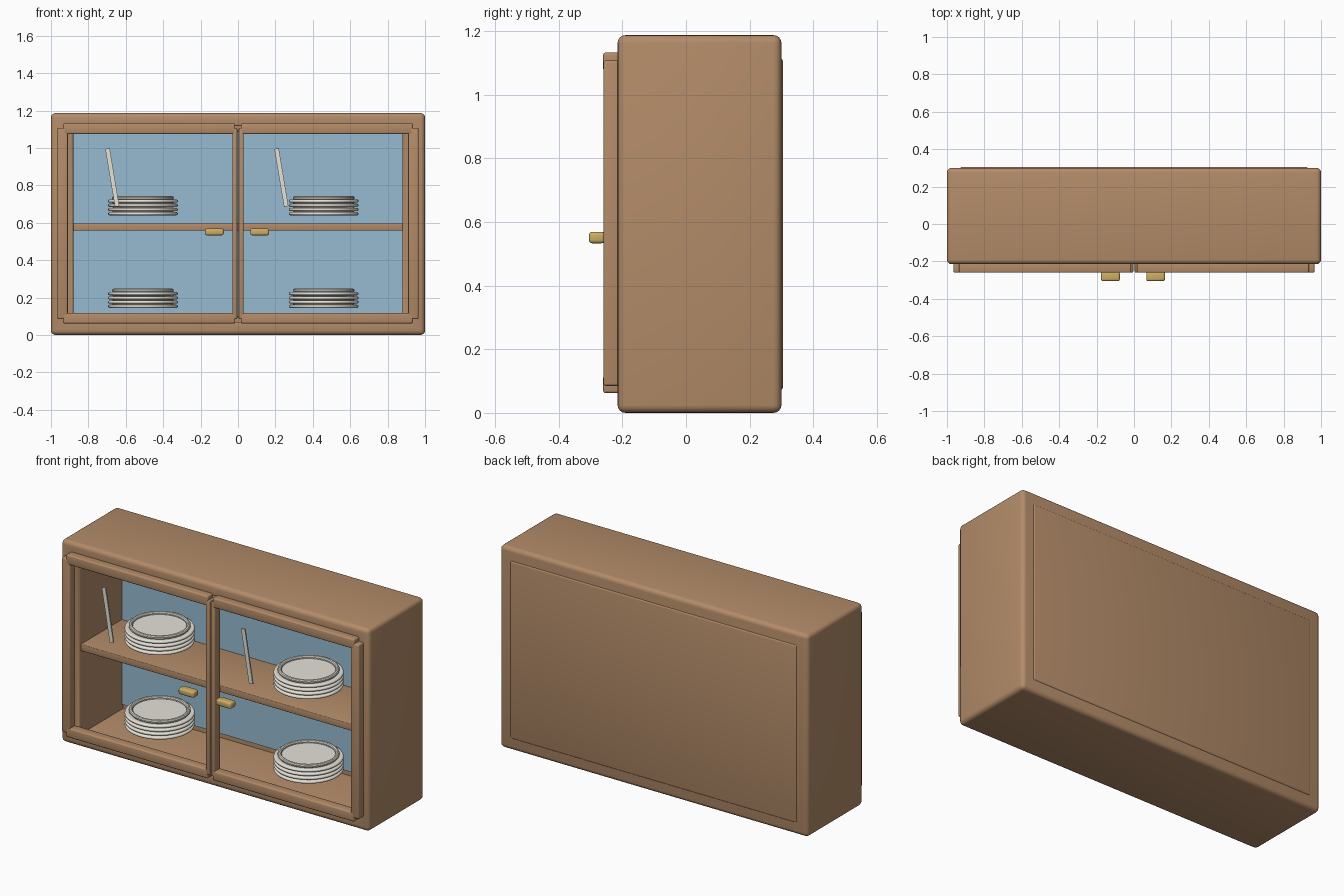
import bpy, bmesh, math
from mathutils import Vector

if "Cube" in bpy.data.objects:
    bpy.data.objects.remove(bpy.data.objects["Cube"])


def material(name, rgb):
    m = bpy.data.materials.new(name)
    m.diffuse_color = (*rgb, 1)
    m.use_nodes = True
    m.node_tree.nodes["Principled BSDF"].inputs["Base Color"].default_value = m.diffuse_color
    return m


WOOD = material("wood", (0.45, 0.26, 0.14))
BLUE = material("blue_lining", (0.31, 0.50, 0.64))
BRASS = material("brass", (0.62, 0.42, 0.13))
CHINA = material("china", (0.78, 0.76, 0.68))


def finish(bm, name, mat):
    bmesh.ops.recalc_face_normals(bm, faces=bm.faces)
    me = bpy.data.meshes.new(name)
    bm.to_mesh(me)
    bm.free()
    ob = bpy.data.objects.new(name, me)
    bpy.context.collection.objects.link(ob)
    me.materials.append(mat)
    bpy.ops.object.select_all(action='DESELECT')
    ob.select_set(True)
    bpy.context.view_layer.objects.active = ob
    bpy.ops.object.shade_smooth_by_angle(angle=math.radians(35))
    return ob


def box_bm(lo, hi):
    bm = bmesh.new()
    bmesh.ops.create_cube(bm, size=1)
    lo, hi = Vector(lo), Vector(hi)
    for v in bm.verts:
        v.co = (lo + hi) / 2 + v.co * (hi - lo)
    return bm


def box(name, lo, hi, mat, bevel=0.0):
    bm = box_bm(lo, hi)
    if bevel:
        bmesh.ops.bevel(bm, geom=bm.edges[:], offset=bevel, segments=3,
                        profile=0.5, affect='EDGES')
    return finish(bm, name, mat)


# carcass: rounded box with an open front cavity
bm = box_bm((-1, -0.215, 0), (1, 0.3, 1.187))
outer = bm.edges[:]
front = min(bm.faces, key=lambda f: f.calc_center_median().y)
bmesh.ops.inset_region(bm, faces=[front], thickness=0.1)
for v in front.verts:
    v.co.x = math.copysign(0.88, v.co.x)
rim = front.edges[:]
cavity = bmesh.ops.extrude_face_region(bm, geom=[front])
bmesh.ops.delete(bm, geom=[f for f in [front] if f.is_valid], context='FACES_ONLY')
for v in [g for g in cavity['geom'] if isinstance(g, bmesh.types.BMVert)]:
    v.co.y = 0.19
bmesh.ops.bevel(bm, geom=outer, offset=0.025, segments=4, profile=0.5, affect='EDGES')
rim = [e for e in rim if e.is_valid]
bmesh.ops.bevel(bm, geom=rim, offset=0.014, segments=3, profile=0.5, affect='EDGES')
finish(bm, "carcass", WOOD)

# back panels and shelf
box("back_panel", (-0.93, 0.27, 0.07), (0.93, 0.305, 1.115), WOOD, 0.012)
box("inner_lining", (-0.88, 0.18, 0.1), (0.88, 0.192, 1.087), BLUE)
box("shelf", (-0.887, -0.2, 0.558), (0.887, 0.185, 0.597), WOOD, 0.004)

# doors, handles and glass glints
for side, s, glint_x in (("left", -1, -0.672), ("right", 1, 0.232)):
    def part(name, x0, x1, y0, y1, z0, z1, mat=WOOD, bevel=0.008):
        a, b = sorted((s * x0, s * x1))
        box(f"{side}_{name}", (a, y0, z0), (b, y1, z1), mat, bevel)

    part("outer_stile", 0.91, 0.965, -0.26, -0.205, 0.085, 1.107)
    part("inner_stile", 0.004, 0.03, -0.26, -0.205, 0.085, 1.107, bevel=0.006)
    part("top_rail", 0.015, 0.935, -0.2605, -0.205, 1.075, 1.132)
    part("bottom_rail", 0.015, 0.935, -0.2605, -0.205, 0.062, 0.117)
    hx = -0.126 if s < 0 else 0.116
    box(f"{side}_handle", (hx - 0.05, -0.305, 0.533), (hx + 0.05, -0.255, 0.569),
        BRASS, 0.01)
    glint = box(f"{side}_glass_glint", (-0.012, -0.004, -0.157), (0.012, 0.004, 0.157), CHINA)
    glint.location = (glint_x, -0.245, 0.842)
    glint.rotation_euler.y = math.radians(-9.5)

# plate profile: rounded disc with a raised ring, spun around z
profile = [(0, 0), (0.178, 0)]
for cx, cz, r in ((0.178, 0.0085, 0.0085), (0.154, 0.025, 0.011)):
    a0, a1 = (-70, 90) if cx > 0.16 else (-60, 240)
    for i in range(9):
        a = math.radians(a0 + (a1 - a0) * i / 8)
        profile.append((cx + r * math.cos(a), cz + r * math.sin(a)))
profile += [(0.145, 0.02), (0, 0.02)]


def plate(name, x, z):
    bm = bmesh.new()
    vs = [bm.verts.new((r, 0, h)) for r, h in profile]
    es = [bm.edges.new(p) for p in zip(vs, vs[1:])]
    bmesh.ops.spin(bm, geom=vs + es, cent=(0, 0, 0), axis=(0, 0, 1),
                   angle=math.tau, steps=40, use_merge=True)
    bmesh.ops.remove_doubles(bm, verts=bm.verts, dist=1e-5)
    finish(bm, name, CHINA).location = (x, 0, z)


# four stacks of four plates
for row, z in (("lower", 0.145), ("upper", 0.64)):
    for side, x in (("left", -0.508), ("right", 0.458)):
        for i in range(4):
            plate(f"{row}_{side}_plate_{i + 1}", x, z + i * 0.0225)
